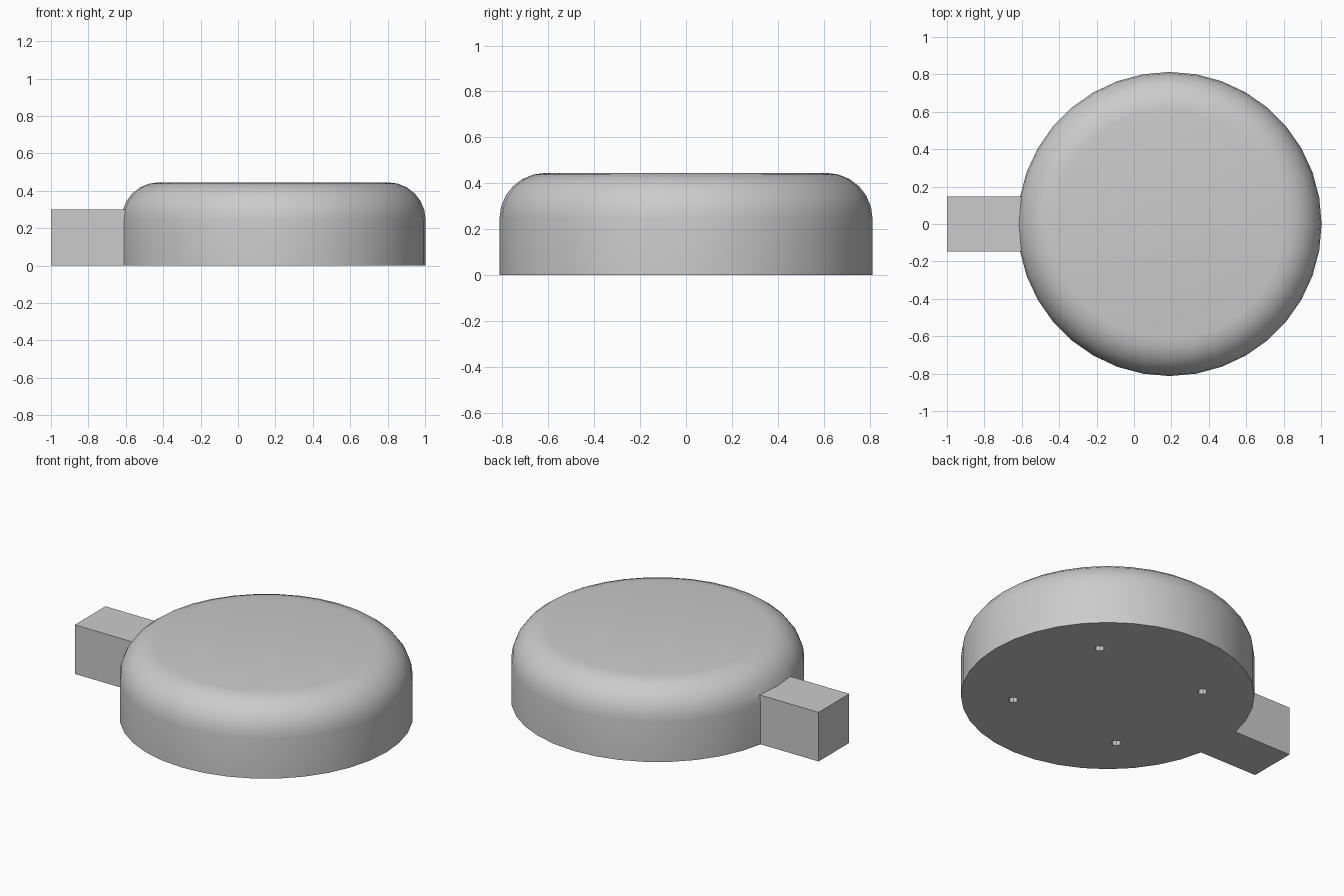
import bpy
import bmesh
import math
from mathutils import Matrix

cube = bpy.data.objects.get("Cube")
if cube:
    bpy.data.objects.remove(cube, do_unlink=True)

CENTRE_X, RADIUS, HEIGHT, ROUND = 0.19, 0.813, 0.445, 0.2
SIDES, ROUND_STEPS = 36, 6

grey = bpy.data.materials.new("plain grey")
grey.use_nodes = True
grey.diffuse_color = (0.6, 0.6, 0.6, 1)
grey.node_tree.nodes["Principled BSDF"].inputs["Base Color"].default_value = (0.6, 0.6, 0.6, 1)


def make_object(name, bm):
    bmesh.ops.recalc_face_normals(bm, faces=bm.faces)
    mesh = bpy.data.meshes.new(name)
    bm.to_mesh(mesh)
    bm.free()
    mesh.materials.append(grey)
    obj = bpy.data.objects.new(name, mesh)
    bpy.context.collection.objects.link(obj)
    return obj


def combine(target, other, operation):
    """Apply a boolean and remove the helper object."""
    mod = target.modifiers.new(operation, 'BOOLEAN')
    mod.operation = operation
    mod.solver = 'EXACT'
    mod.object = other
    bpy.context.view_layer.objects.active = target
    bpy.ops.object.modifier_apply(modifier=mod.name)
    bpy.data.objects.remove(other, do_unlink=True)


# Round body: stacked rings that follow a rounded shoulder
profile = [(RADIUS, 0)]
for i in range(ROUND_STEPS + 1):
    a = math.pi / 2 * i / ROUND_STEPS
    profile.append((RADIUS - ROUND + ROUND * math.cos(a),
                    HEIGHT - ROUND + ROUND * math.sin(a)))
bm = bmesh.new()
rings = []
for r, z in profile:
    angles = [math.tau * k / SIDES for k in range(SIDES)]
    rings.append([bm.verts.new((CENTRE_X + r * math.cos(a), r * math.sin(a), z)) for a in angles])
for low, high in zip(rings, rings[1:]):
    for k in range(SIDES):
        n = (k + 1) % SIDES
        bm.faces.new((low[k], low[n], high[n], high[k]))
bm.faces.new(rings[0][::-1])
bm.faces.new(rings[-1])
body = make_object("round_body_with_handle", bm)

# Square handle, joined into the body
bm = bmesh.new()
bmesh.ops.create_cube(bm, size=1, matrix=Matrix.Translation((-0.7, 0, 0.15))
                      @ Matrix.Diagonal((0.6, 0.296, 0.3, 1)))
combine(body, make_object("handle", bm), 'UNION')

# Four small holes in the underside
bm = bmesh.new()
for sx in (-1, 1):
    for sy in (-1, 1):
        place = Matrix.Translation((CENTRE_X + sx * 0.372, sy * 0.372, 0))
        bmesh.ops.create_cone(bm, cap_ends=True, segments=8, radius1=0.028,
                              radius2=0.028, depth=0.2, matrix=place)
combine(body, make_object("hole_cutter", bm), 'DIFFERENCE')

# Smooth shading with crisp edges
bpy.ops.object.select_all(action='DESELECT')
body.select_set(True)
bpy.context.view_layer.objects.active = body
bpy.ops.object.shade_smooth_by_angle(angle=math.radians(30))
